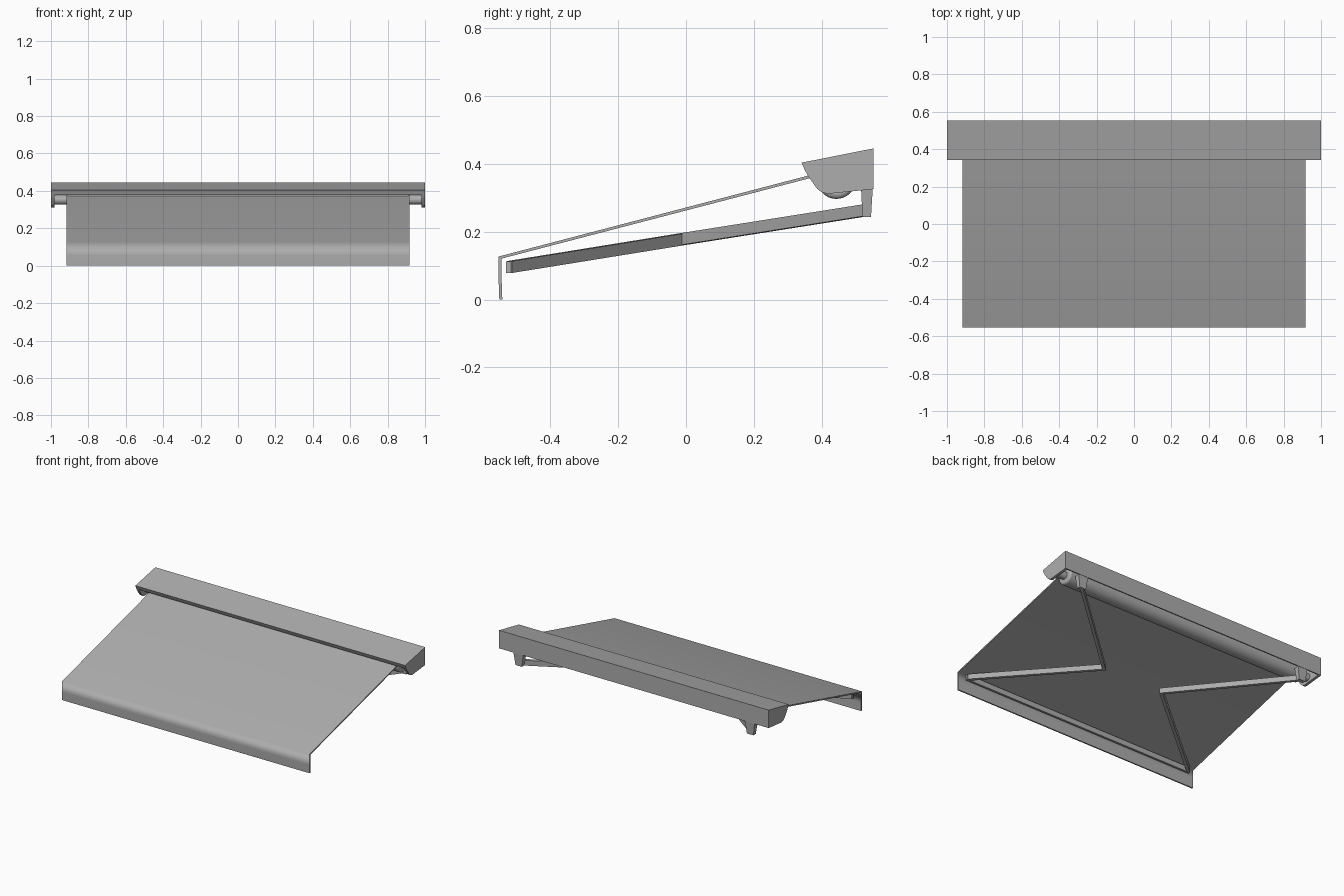
import bpy, bmesh, math
from mathutils import Vector

if "Cube" in bpy.data.objects:
    bpy.data.objects.remove(bpy.data.objects["Cube"])

GREY = bpy.data.materials.new("dark_grey")
GREY.diffuse_color = (0.42, 0.42, 0.42, 1)
GREY.use_nodes = True
GREY.node_tree.nodes["Principled BSDF"].inputs["Base Color"].default_value = GREY.diffuse_color


def finish(name, bm):
    bmesh.ops.recalc_face_normals(bm, faces=bm.faces)
    me = bpy.data.meshes.new(name)
    bm.to_mesh(me)
    bm.free()
    me.materials.append(GREY)
    ob = bpy.data.objects.new(name, me)
    bpy.context.collection.objects.link(ob)
    return ob


def smooth(ob, angle=40):
    bpy.ops.object.select_all(action='DESELECT')
    ob.select_set(True)
    bpy.context.view_layer.objects.active = ob
    bpy.ops.object.shade_smooth_by_angle(angle=math.radians(angle))


def extrude_x(name, profile, x0, x1):
    """Closed (y, z) profile swept along x."""
    bm = bmesh.new()
    f = bm.faces.new([bm.verts.new((x0, y, z)) for y, z in profile])
    r = bmesh.ops.extrude_face_region(bm, geom=[f])
    vs = [v for v in r['geom'] if isinstance(v, bmesh.types.BMVert)]
    bmesh.ops.translate(bm, verts=vs, vec=(x1 - x0, 0, 0))
    return finish(name, bm)


def loft(name, bottom, top):
    """Solid between two quads."""
    bm = bmesh.new()
    a = [bm.verts.new(p) for p in bottom]
    b = [bm.verts.new(p) for p in top]
    bm.faces.new(a)
    bm.faces.new(b)
    for i in range(4):
        j = (i + 1) % 4
        bm.faces.new((a[i], a[j], b[j], b[i]))
    return finish(name, bm)


def beam(name, p, q, t, h, ext_p=0.0, ext_q=0.0):
    """Upright rectangular bar from p to q, width t, vertical height h."""
    p, q = Vector(p), Vector(q)
    d = (q - p).normalized()
    p, q = p - d * ext_p, q + d * ext_q
    side = d.cross(Vector((0, 0, 1))).normalized() * t / 2
    up = Vector((0, 0, h / 2))
    ring = lambda c: [c + side + up, c - side + up, c - side - up, c + side - up]
    return loft(name, ring(p), ring(q))


def ring_x(y, z, r, n=32):
    return [(y + r * math.cos(2 * math.pi * i / n),
             z + r * math.sin(2 * math.pi * i / n)) for i in range(n)]


# Hood: sloping lid with front lip and back plate
extrude_x("hood", [(0.553, 0.446), (0.341, 0.404), (0.353, 0.377), (0.361, 0.380),
                   (0.356, 0.396), (0.545, 0.433), (0.545, 0.326), (0.553, 0.326)], -1, 1)

# End caps closing the hood
cap = [(0.553, 0.446), (0.341, 0.404), (0.361, 0.363), (0.387, 0.327),
       (0.400, 0.317), (0.418, 0.312), (0.553, 0.326)]
for s, side in ((-1, "left"), (1, "right")):
    extrude_x("end_cap_" + side, cap, s * 0.982, s)

# Rolled fabric with rounded ends, and its axle
roll = extrude_x("fabric_roll", ring_x(0.444, 0.354, 0.057), -0.917, 0.917)
bev = roll.modifiers.new("rounded_ends", 'BEVEL')
bev.width, bev.segments, bev.limit_method = 0.012, 3, 'ANGLE'
bev.angle_limit = math.radians(60)
smooth(roll)
smooth(extrude_x("roller_axle", ring_x(0.444, 0.352, 0.025, 20), -0.985, 0.985))

# Stretched canopy with hanging valance, softly shaded over the fold
canopy = [(0.43, 0.384), (-0.553, 0.127), (-0.553, 0.055), (-0.551, 0.0), (-0.542, 0.0),
          (-0.544, 0.055), (-0.544, 0.121), (0.43, 0.375)]
cloth = extrude_x("canopy", canopy, -0.917, 0.917)
smooth(cloth, 80)
wn = cloth.modifiers.new("soft_fold", 'WEIGHTED_NORMAL')
wn.keep_sharp = True

# Front bar behind the valance
extrude_x("front_bar", [(-0.531, 0.113), (-0.517, 0.113), (-0.517, 0.078), (-0.531, 0.078)],
          -0.87, 0.87)

# Folding arms and wall brackets, one set per side
for s, side in ((-1, "left"), (1, "right")):
    shoulder = (s * 0.858, 0.533, 0.264)
    elbow = (s * 0.223, -0.012, 0.178)
    hand = (s * 0.863, -0.521, 0.096)
    beam("upper_arm_" + side, shoulder, elbow, 0.02, 0.035, ext_q=0.006)
    beam("forearm_" + side, elbow, hand, 0.02, 0.035, ext_p=0.006)

    def quad(w, y0, y1, za, zb):
        c = s * 0.858
        return [(c - w, y0, za), (c + w, y0, za), (c + w, y1, zb), (c - w, y1, zb)]
    loft("arm_bracket_" + side, quad(0.024, 0.521, 0.546, 0.243, 0.243),
         quad(0.036, 0.517, 0.551, 0.322, 0.327))
